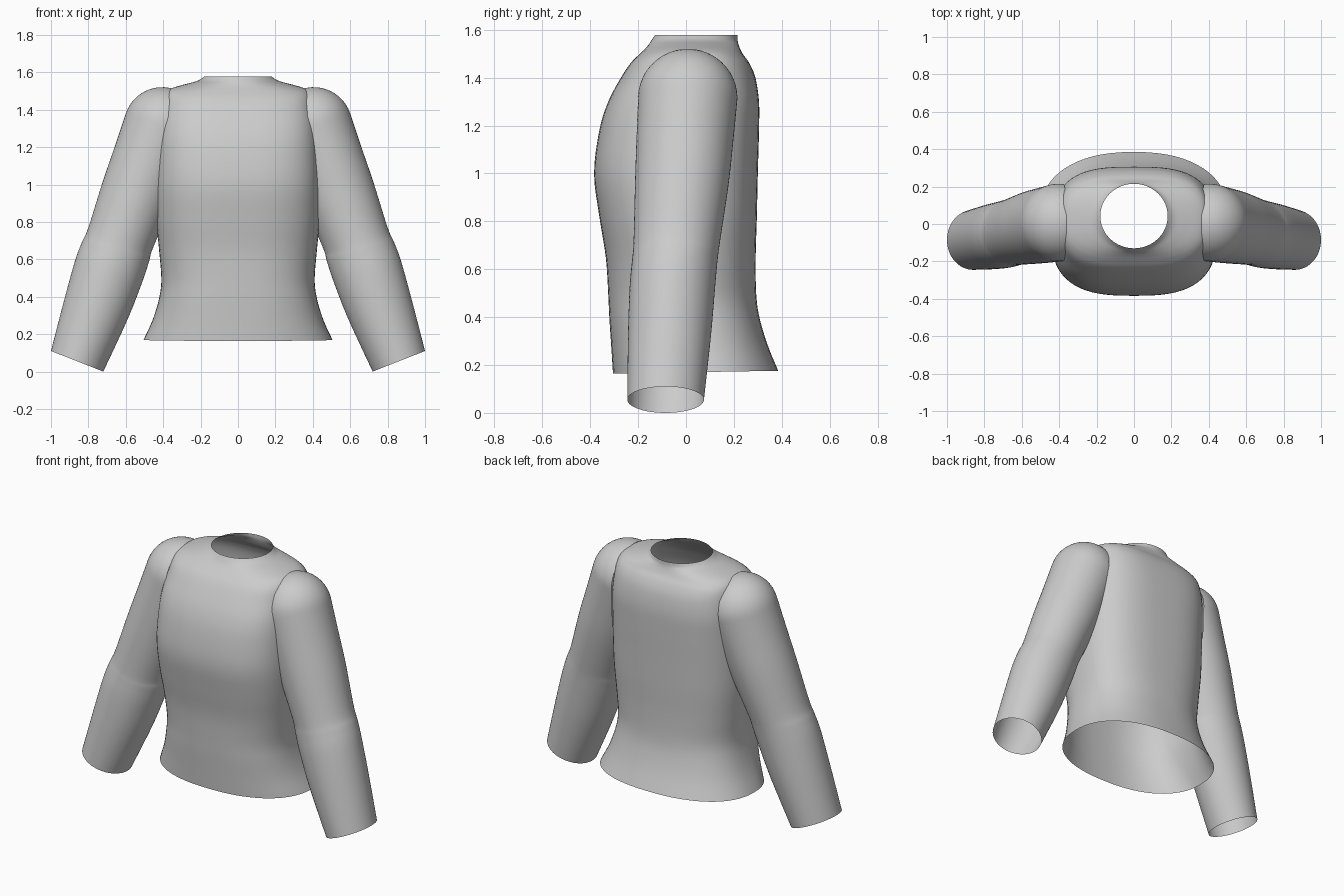
import bpy, bmesh, math
from mathutils import Vector

if "Cube" in bpy.data.objects:
    bpy.data.objects.remove(bpy.data.objects["Cube"])

SEG = 64


def smooth_rows(rows, steps):
    """Catmull-Rom interpolation between parameter rows."""
    out = []
    for i in range(len(rows) - 1):
        p0, p1 = rows[max(i - 1, 0)], rows[i]
        p2, p3 = rows[i + 1], rows[min(i + 2, len(rows) - 1)]
        for s in range(steps):
            t = s / steps
            out.append([0.5 * (2 * b + (c - a) * t + (2 * a - 5 * b + 4 * c - d) * t * t
                               + (3 * b - a - 3 * c + d) * t ** 3)
                        for a, b, c, d in zip(p0, p1, p2, p3)])
    out.append(list(rows[-1]))
    return out


def loft(rings):
    bm = bmesh.new()
    vs = [[bm.verts.new(p) for p in ring] for ring in rings]
    for a, b in zip(vs, vs[1:]):
        for i in range(SEG):
            j = (i + 1) % SEG
            bm.faces.new((a[i], a[j], b[j], b[i]))
    return bm


def finish(bm, name):
    bmesh.ops.remove_doubles(bm, verts=bm.verts, dist=0.0005)
    bmesh.ops.recalc_face_normals(bm, faces=bm.faces)
    for f in bm.faces:
        f.smooth = True
    me = bpy.data.meshes.new(name)
    bm.to_mesh(me)
    bm.free()
    ob = bpy.data.objects.new(name, me)
    bpy.context.collection.objects.link(ob)
    return ob


def power(v, n):
    return math.copysign(abs(v) ** (2 / n), v)


# Torso sections: height, half width, front y, back y, squareness
torso = [
    (0.17, 0.505, -0.305, 0.385, 2.3), (0.28, 0.455, -0.312, 0.34, 2.4),
    (0.40, 0.42, -0.32, 0.305, 2.5), (0.50, 0.41, -0.325, 0.293, 2.5),
    (0.65, 0.422, -0.335, 0.291, 2.6), (0.82, 0.438, -0.362, 0.296, 2.7),
    (1.00, 0.442, -0.384, 0.30, 2.8), (1.18, 0.435, -0.362, 0.305, 2.9),
    (1.30, 0.425, -0.325, 0.305, 3.0), (1.40, 0.41, -0.272, 0.29, 3.0),
    (1.46, 0.40, -0.232, 0.265, 3.0), (1.495, 0.385, -0.198, 0.24, 2.8),
    (1.517, 0.35, -0.175, 0.228, 2.5), (1.537, 0.28, -0.157, 0.22, 2.2),
    (1.555, 0.215, -0.145, 0.216, 2.0), (1.578, 0.18, -0.13, 0.215, 2.0),
]
rings = []
for z, w, yf, yb, n in smooth_rows(torso, 4):
    ring = []
    for i in range(SEG):
        a = 2 * math.pi * i / SEG
        x, s = power(math.cos(a), n), power(math.sin(a), n)
        ring.append((w * x, (yf + yb) / 2 + (yb - yf) / 2 * s,
                     z + (0.006 * s if z < 0.5 else 0)))
    rings.append(ring)
bm = loft(rings)

# Armholes: remove the torso faces hidden inside the sleeves
top, low = Vector((0.405, 0.007, 1.315)), Vector((0.655, -0.047, 0.64))
hidden = []
for f in bm.faces:
    c = f.calc_center_median()
    c.x = abs(c.x)
    t = max(0, min(1, (c - top).dot(low - top) / (low - top).length_squared))
    if c.x > 0.3 and (c - top.lerp(low, t)).length < 0.185 - 0.025 * t:
        hidden.append(f)
bmesh.ops.delete(bm, geom=hidden, context='FACES')
finish(bm, "torso")

# Sleeve sections: outer x, z, inner x, z, front y, back y
sleeve = [
    (0.60, 1.38, 0.21, 1.25, -0.20, 0.215), (0.66, 1.2, 0.275, 1.08, -0.207, 0.198),
    (0.725, 1.01, 0.35, 0.90, -0.213, 0.178), (0.80, 0.77, 0.455, 0.66, -0.219, 0.142),
    (0.835, 0.69, 0.475, 0.59, -0.225, 0.132), (0.872, 0.59, 0.515, 0.47, -0.235, 0.122),
    (0.93, 0.38, 0.59, 0.28, -0.242, 0.105), (1.0, 0.11, 0.72, 0.0, -0.245, 0.075),
]


def sleeve_ring(row, lift=0.0):
    ox, oz, ix, iz, yf, yb = row
    c = Vector(((ox + ix) / 2, (yf + yb) / 2, (oz + iz) / 2))
    u = Vector(((ox - ix) / 2, 0, (oz - iz) / 2))
    v = Vector((0, (yb - yf) / 2, 0))
    up = Vector((-u.z, 0, u.x))
    k = math.cos(lift)
    return [c + up * math.sin(lift) + k * (u * math.cos(a) + v * math.sin(a))
            for a in (2 * math.pi * i / SEG for i in range(SEG))]


for side, name in ((1, "sleeve_left"), (-1, "sleeve_right")):
    # Rounded shoulder cap, then the tube down to the cuff
    rings = [sleeve_ring(sleeve[0], math.pi / 2 * i / 12) for i in range(12, 0, -1)]
    rings += [sleeve_ring(r) for r in smooth_rows(sleeve, 5)]
    bm = loft(rings)
    # Trim the part that lies inside the torso along the armhole seam
    bmesh.ops.bisect_plane(bm, geom=bm.verts[:] + bm.edges[:] + bm.faces[:],
                           plane_co=(0.36, 0, 1.515), plane_no=(0.66, 0, 0.055),
                           clear_inner=True)
    for v in bm.verts:
        v.co.x *= side
    finish(bm, name)
